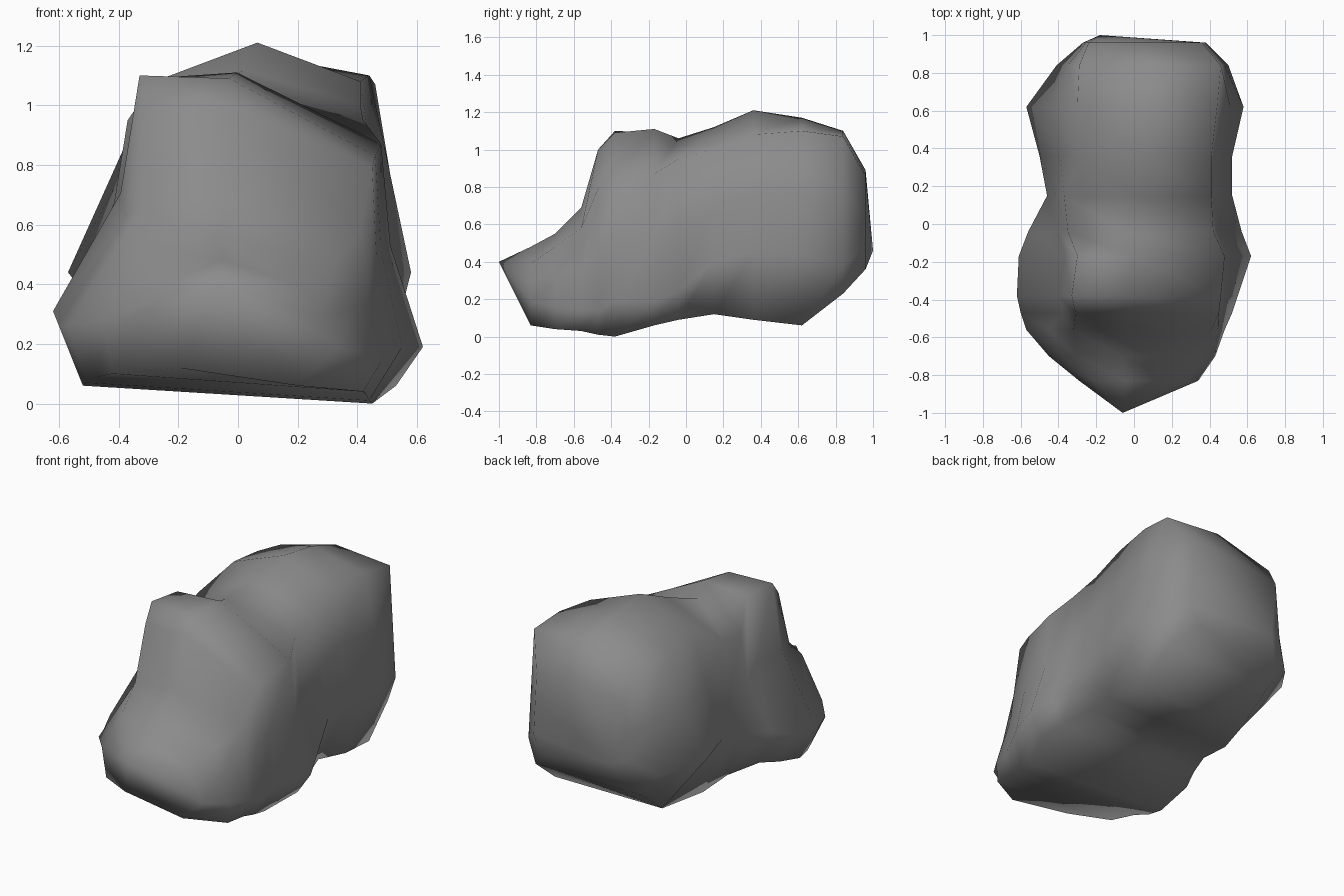
import bpy
import bmesh
from mathutils import Vector

# Remove the default object
default_cube = bpy.data.objects.get("Cube")
if default_cube:
    bpy.data.objects.remove(default_cube, do_unlink=True)

# Stone material
stone = bpy.data.materials.new("grey stone")
stone.use_nodes = True
stone_colour = (0.26, 0.26, 0.26, 1)
stone.diffuse_color = stone_colour
stone.node_tree.nodes["Principled BSDF"].inputs["Base Color"].default_value = stone_colour

# Cross-sections from front to back:
# y, base height, base left/right x, widest left/right x, widest height,
# crown left x and z, crown middle z, crown right x and z
SECTIONS = [
    (-.83, .06, -.2, .2, -.29, .34, .25, -.21, .42, .48, .22, .39),
    (-.7, .04, -.42, .42, -.45, .43, .22, -.31, .53, .55, .33, .48),
    (-.56, .03, -.47, .43, -.57, .48, .2, -.32, .66, .69, .41, .58),
    (-.47, .01, -.51, .44, -.6, .52, .2, -.31, 1, 1, .45, .79),
    (-.38, 0, -.52, .45, -.62, .55, .25, -.33, 1.1, 1.09, .46, .83),
    (-.17, .06, -.53, .53, -.61, .62, .25, -.3, 1.09, 1.11, .48, .87),
    (-.04, .09, -.48, .5, -.56, .57, .3, -.35, .92, 1.06, .42, .95),
    (.15, .12, -.39, .45, -.46, .52, .4, -.37, .95, 1.12, .41, 1),
    (.36, .09, -.37, .49, -.5, .52, .45, -.28, 1.08, 1.21, .41, 1.08),
    (.62, .06, -.27, .47, -.57, .58, .44, -.3, 1.04, 1.17, .44, 1.1),
    (.84, .23, -.28, .45, -.41, .5, .38, -.29, 1, 1.1, .46, 1.07),
    (.96, .36, -.23, .33, -.27, .38, .48, -.24, .84, .89, .36, .86),
]


def shoulder(flank, crown, inset):
    """Point halfway up the side, drawn in towards the crown."""
    point = flank.lerp(crown, .5)
    point.x = flank.x + (crown.x - flank.x) * inset
    return point


def section_points(y, base, base_left, base_right, wide_left, wide_right,
                   wide_z, left_x, left_z, middle_z, right_x, right_z):
    """Return one closed outline, with shoulders between flank and crown."""
    tilt = .06 if y < 0 else 0
    inset = .78 if -.5 < y < .1 else .5
    peak = .38 if y < 0 else .5
    flank_left = Vector((wide_left, y, wide_z + tilt))
    flank_right = Vector((wide_right, y, wide_z - tilt))
    crown_left = Vector((left_x, y, left_z))
    crown_right = Vector((right_x, y, right_z))
    crown_middle = Vector((left_x + (right_x - left_x) * peak, y, middle_z))
    return [
        Vector((base_left, y, base + tilt)),
        Vector((base_right, y, base)),
        flank_right,
        shoulder(flank_right, crown_right, inset),
        crown_right,
        crown_middle,
        crown_left,
        shoulder(flank_left, crown_left, inset),
        flank_left,
    ]


# Loft the boulder through its cross-sections
bm = bmesh.new()
rings = [[bm.verts.new(p) for p in section_points(*s)] for s in SECTIONS]
count = len(rings[0])
for front, back in zip(rings, rings[1:]):
    for i in range(count):
        j = (i + 1) % count
        bm.faces.new((front[i], front[j], back[j], back[i]))

# Pointed toe and blunt back
for ring, tip in ((rings[0], (-.06, -1, .4)), (rings[-1], (-.18, 1, .46))):
    apex = bm.verts.new(tip)
    for i in range(count):
        bm.faces.new((ring[i], ring[(i + 1) % count], apex))

bmesh.ops.recalc_face_normals(bm, faces=bm.faces)
for face in bm.faces:
    face.smooth = True

mesh = bpy.data.meshes.new("boulder")
bm.to_mesh(mesh)
bm.free()
mesh.materials.append(stone)
boulder = bpy.data.objects.new("boulder", mesh)
bpy.context.collection.objects.link(boulder)
